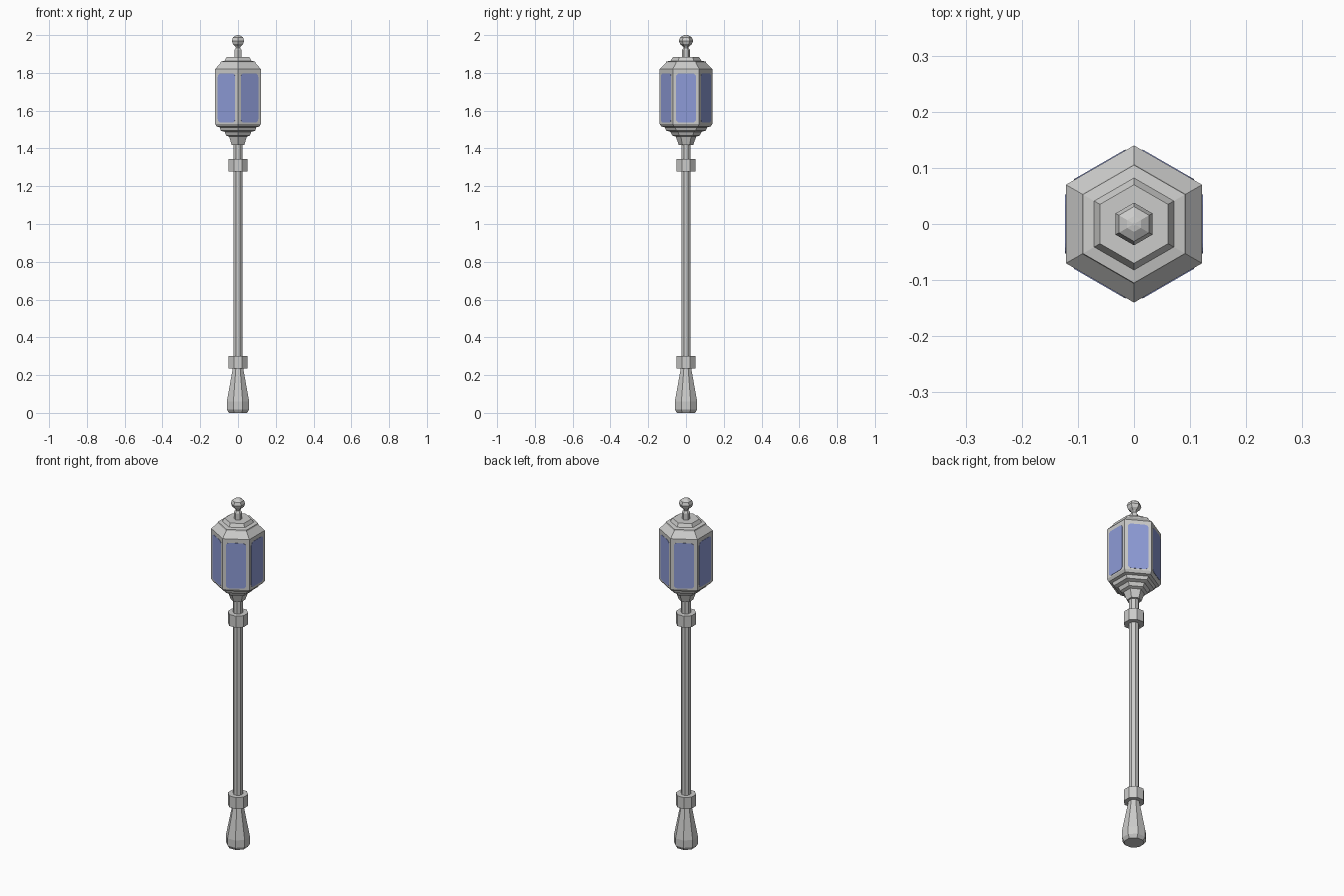
import bpy, bmesh, math
from mathutils import Matrix, Vector

cube = bpy.data.objects.get("Cube")
if cube:
    bpy.data.objects.remove(cube)


def material(name, color):
    m = bpy.data.materials.new(name)
    m.use_nodes = True
    m.diffuse_color = (*color, 1)
    m.node_tree.nodes["Principled BSDF"].inputs["Base Color"].default_value = (*color, 1)
    return m


METAL = material("grey metal", (0.6, 0.6, 0.59))
GLASS = material("blue glass", (0.27, 0.33, 0.68))


def add_object(name, bm, mat):
    bmesh.ops.recalc_face_normals(bm, faces=bm.faces)
    mesh = bpy.data.meshes.new(name)
    bm.to_mesh(mesh)
    bm.free()
    mesh.materials.append(mat)
    ob = bpy.data.objects.new(name, mesh)
    bpy.context.collection.objects.link(ob)
    return ob


def lathe(name, profile, sides, turn):
    """Closed faceted solid from (corner radius, height) pairs."""
    bm = bmesh.new()
    rings = []
    for r, z in profile:
        rings.append([bm.verts.new((r * math.cos(a), r * math.sin(a), z))
                      for a in (turn + math.tau * i / sides for i in range(sides))])
    for low, high in zip(rings, rings[1:]):
        for i in range(sides):
            j = (i + 1) % sides
            bm.faces.new((low[i], low[j], high[j], high[i]))
    bm.faces.new(rings[0])
    bm.faces.new(rings[-1])
    return add_object(name, bm, METAL)


HEX = math.pi / 6
OCT = math.pi / 8

# Post: flared foot, shaft and two collars
lathe("foot", [(0.052, 0), (0.064, 0.018), (0.064, 0.06), (0.029, 0.24)], 8, OCT)
lathe("shaft", [(0.026, 0.22), (0.026, 1.43)], 8, OCT)
for name, z in (("lower_collar", 0.236), ("upper_collar", 1.279)):
    lathe(name, [(0.054, z), (0.054, z + 0.066)], 8, OCT)

# Lantern: stepped cup, six-sided body and stepped roof
lathe("lantern_cup", [(0.038, 1.418), (0.054, 1.462), (0.072, 1.468), (0.082, 1.488),
                      (0.105, 1.494), (0.112, 1.512), (0.13, 1.516), (0.14, 1.53)], 6, HEX)
lathe("lantern_body", [(0.14, 1.53), (0.14, 1.82)], 6, HEX)
lathe("lantern_roof", [(0.14, 1.82), (0.107, 1.852), (0.105, 1.86), (0.082, 1.864),
                       (0.07, 1.883)], 6, HEX)

# Finial: stem and faceted ball
lathe("finial", [(0.022, 1.88), (0.022, 1.92), (0.013, 1.932), (0.016, 1.94), (0.031, 1.952),
                 (0.038, 1.97), (0.031, 1.988), (0.014, 1.998), (0.003, 2.0)], 6, HEX)


# Glass panes: thin rounded plates, one on each side of the body
def pane(name, angle, half_w=0.053, half_h=0.13, corner=0.018, steps=4):
    bm = bmesh.new()
    outline = []
    for q, (sx, sz) in enumerate(((1, 1), (-1, 1), (-1, -1), (1, -1))):
        for s in range(steps + 1):
            a = math.pi / 2 * (q + s / steps)
            outline.append(bm.verts.new((0, sx * (half_w - corner) + corner * math.cos(a),
                                         sz * (half_h - corner) + corner * math.sin(a))))
    face = bm.faces.new(outline)
    out = bmesh.ops.extrude_face_region(bm, geom=[face])["geom"]
    bmesh.ops.translate(bm, vec=Vector((0.004, 0, 0)),
                        verts=[g for g in out if isinstance(g, bmesh.types.BMVert)])
    apothem = 0.14 * math.cos(math.pi / 6)
    bm.transform(Matrix.Rotation(angle, 4, "Z")
                 @ Matrix.Translation((apothem - 0.0025, 0, 1.667)))
    return add_object(name, bm, GLASS)


for i in range(6):
    pane(f"glass_pane_{i + 1}", i * math.pi / 3)
